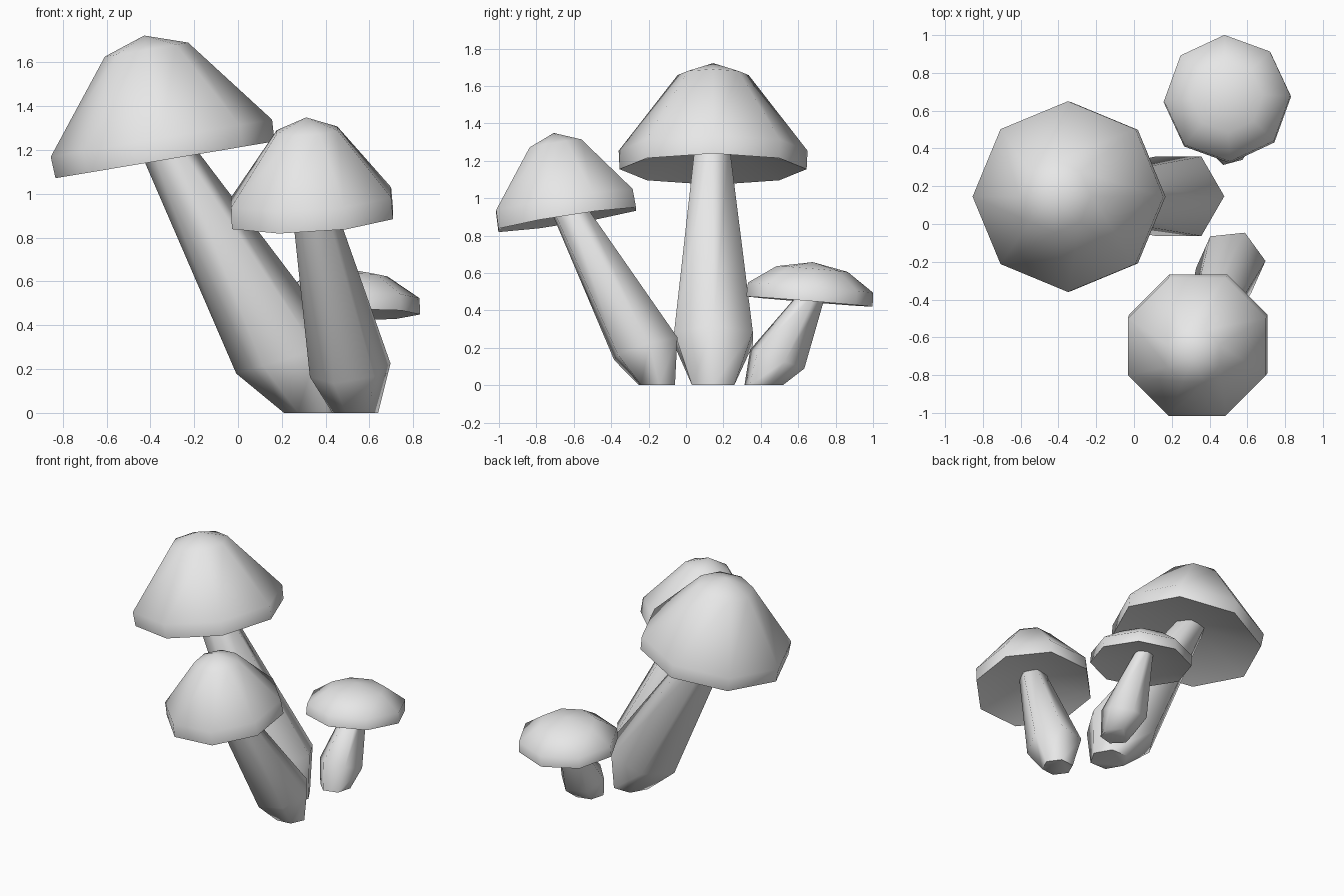
import bpy, bmesh
from math import sin, cos, pi, radians
from mathutils import Vector

cube = bpy.data.objects.get("Cube")
if cube:
    bpy.data.objects.remove(cube)

# Single material
grey = bpy.data.materials.new("pale_grey")
grey.use_nodes = True
grey.diffuse_color = (0.8, 0.8, 0.8, 1)
grey.node_tree.nodes["Principled BSDF"].inputs["Base Color"].default_value = (0.8, 0.8, 0.8, 1)


def add_ring(bm, sides, centre, radius, slope, phase):
    """Polygon loop lying on a plane tilted by slope (dz/dx, dz/dy)."""
    verts = []
    for i in range(sides):
        a = radians(phase) + 2 * pi * i / sides
        dx, dy = radius * cos(a), radius * sin(a)
        verts.append(bm.verts.new((centre[0] + dx, centre[1] + dy,
                                   centre[2] + slope[0] * dx + slope[1] * dy)))
    return verts


def bridge(bm, low, high):
    n = len(low)
    for i in range(n):
        j = (i + 1) % n
        bm.faces.new((low[i], low[j], high[j], high[i]))


def fan(bm, ring, tip):
    v = bm.verts.new(tip)
    for i in range(len(ring)):
        bm.faces.new((ring[i], ring[(i + 1) % len(ring)], v))


def finish(bm, name, angle):
    bmesh.ops.recalc_face_normals(bm, faces=bm.faces)
    mesh = bpy.data.meshes.new(name)
    bm.to_mesh(mesh)
    bm.free()
    mesh.materials.append(grey)
    obj = bpy.data.objects.new(name, mesh)
    bpy.context.collection.objects.link(obj)
    bpy.ops.object.select_all(action='DESELECT')
    obj.select_set(True)
    bpy.context.view_layer.objects.active = obj
    bpy.ops.object.shade_smooth_by_angle(angle=radians(angle))


def make_cap(name, centre, slope, phase, profile, tip, hollow):
    """Eight-sided tilted cap: (height, radius) rings, apex and hollow underside."""
    bm = bmesh.new()
    axis = Vector((-slope[0], -slope[1], 1)).normalized()
    base = Vector(centre)
    rings = [add_ring(bm, 8, base + axis * h, r, slope, phase) for h, r in profile]
    for low, high in zip(rings, rings[1:]):
        bridge(bm, low, high)
    fan(bm, rings[-1], base + axis * tip)
    fan(bm, rings[0], base + axis * hollow)
    finish(bm, name, 60)


def make_stem(name, phase, rings):
    """Six-sided leaning stem: (centre, radius, slope) for each ring."""
    bm = bmesh.new()
    loops = [add_ring(bm, 6, c, r, s, phase) for c, r, s in rings]
    for low, high in zip(loops, loops[1:]):
        bridge(bm, low, high)
    bm.faces.new(loops[0])
    bm.faces.new(loops[-1])
    finish(bm, name, 65)


# Large mushroom
make_cap("large_cap", (-0.333, 0.145, 1.155), (0.168, 0), 0,
         [(0, 0.5), (0.1, 0.505), (0.51, 0.19)], 0.575, 0.14)
make_stem("large_stem", 0, [
    ((0.34, 0.145, 0), 0.13, (0, 0)),
    ((0.235, 0.147, 0.25), 0.243, (0.29, 0)),
    ((-0.37, 0.14, 1.28), 0.105, (0.2, 0))])

# Medium mushroom
make_cap("medium_cap", (0.34, -0.635, 0.885), (0.062, 0.155), 22.5,
         [(0, 0.398), (0.1, 0.395), (0.41, 0.15)], 0.47, 0.12)
make_stem("medium_stem", 6, [
    ((0.535, -0.155, 0), 0.105, (0, 0)),
    ((0.512, -0.215, 0.195), 0.185, (0.135, 0.3)),
    ((0.33, -0.66, 1.0), 0.09, (0.1, 0.2))])

# Small mushroom
make_cap("small_cap", (0.494, 0.66, 0.447), (0.01, -0.081), 2.5,
         [(0, 0.338), (0.075, 0.335), (0.175, 0.19)], 0.212, 0.08)
make_stem("small_stem", 15, [
    ((0.5, 0.415, 0), 0.106, (0, 0)),
    ((0.495, 0.488, 0.14), 0.15, (0, -0.35)),
    ((0.495, 0.69, 0.51), 0.062, (0, -0.2))])
